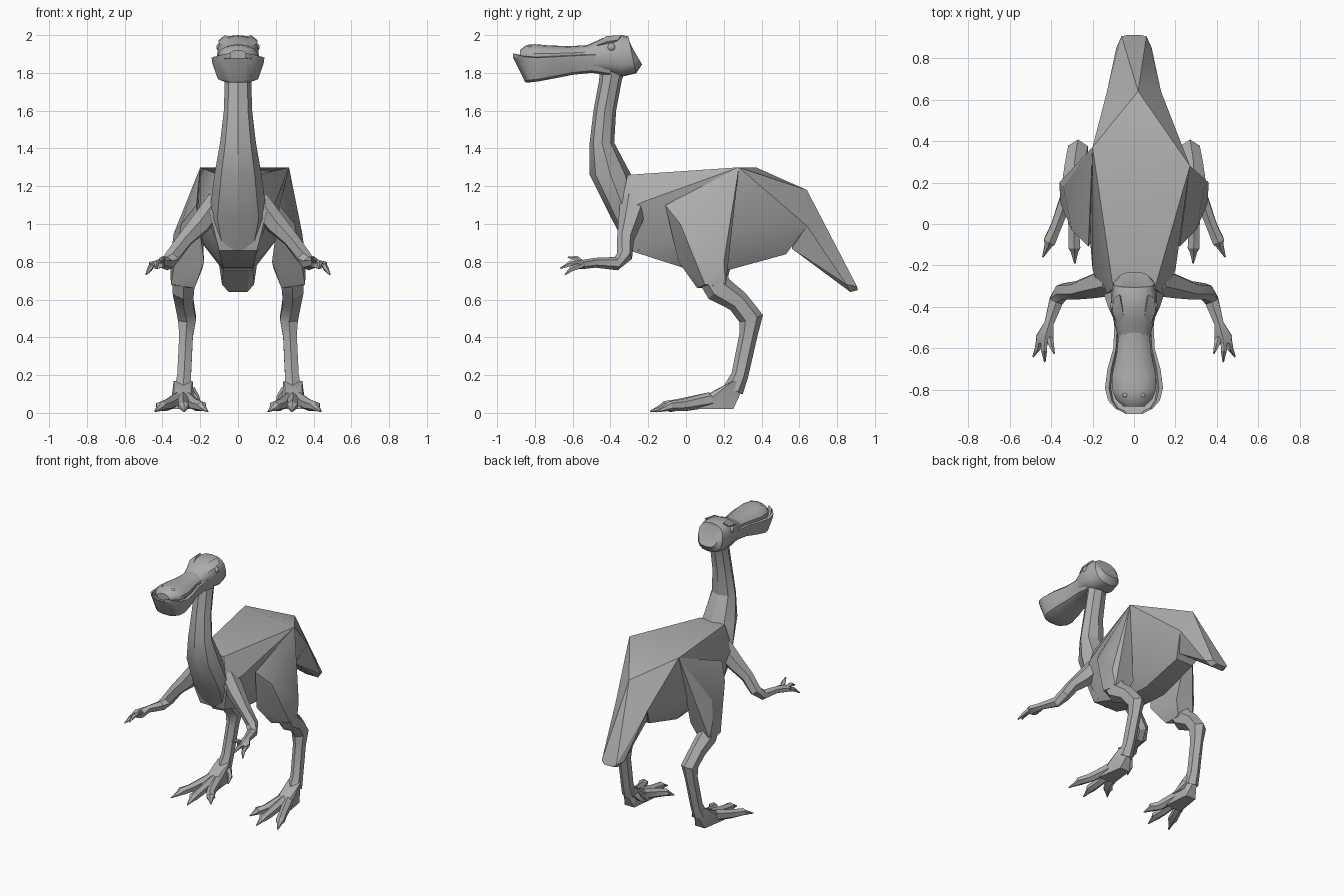
import bpy, bmesh, math
from mathutils import Vector

hide = bpy.data.materials.new("grey_hide")
hide.diffuse_color = (0.42, 0.42, 0.42, 1)


def finish(bm, name, mirror=False, angle=28):
    """Turn a bmesh into a shaded object, optionally mirrored across x."""
    bmesh.ops.recalc_face_normals(bm, faces=bm.faces)
    me = bpy.data.meshes.new(name)
    bm.to_mesh(me)
    bm.free()
    me.materials.append(hide)
    ob = bpy.data.objects.new(name, me)
    bpy.context.collection.objects.link(ob)
    bpy.ops.object.select_all(action='DESELECT')
    ob.select_set(True)
    bpy.context.view_layer.objects.active = ob
    bpy.ops.object.shade_smooth_by_angle(angle=math.radians(angle))
    if mirror:
        m = ob.modifiers.new("mirror", 'MIRROR')
        m.use_mirror_merge = False
    return ob


def tube(bm, path, n=6, flat=False, square=1.0):
    """Loft through (x, y, z, half width, half depth); flat keeps rings level."""
    pts = [Vector(p[:3]) for p in path]
    rings = []
    for i, p in enumerate(path):
        t = (pts[min(i + 1, len(pts) - 1)] - pts[max(i - 1, 0)]).normalized()
        if flat:
            t = Vector((0, 0, -1))
        side = Vector((1, 0, 0))
        side = (side - t * t.dot(side)).normalized()
        up = t.cross(side)
        ring = []
        for k in range(n):
            a = 2 * math.pi * k / n + math.pi / 2
            c, s = math.cos(a), math.sin(a)
            c = math.copysign(abs(c) ** square, c)
            s = math.copysign(abs(s) ** square, s)
            ring.append(bm.verts.new(pts[i] + side * c * p[3] + up * s * p[4]))
        rings.append(ring)
    skin(bm, rings)


def skin(bm, rings):
    n = len(rings[0])
    for a, b in zip(rings, rings[1:]):
        for k in range(n):
            bm.faces.new((a[k], a[(k + 1) % n], b[(k + 1) % n], b[k]))
    bm.faces.new(rings[0])
    bm.faces.new(rings[-1])


def hull(bm, pts):
    """Faceted convex block around a few corner points."""
    vs = [bm.verts.new(p) for p in pts]
    r = bmesh.ops.convex_hull(bm, input=vs)
    junk = {v for v in r["geom_interior"] + r["geom_unused"]
            if isinstance(v, bmesh.types.BMVert)}
    bmesh.ops.delete(bm, geom=list(junk), context='VERTS')


def both(pts):
    return [(s * x, y, z) for x, y, z in pts for s in (1, -1)]


# Torso: faceted block with an uneven pair of hip peaks
HIP_R, HIP_L, RUMP = (0.27, 0.28, 1.3), (-0.2, 0.37, 1.3), (0.02, 0.64, 1.18)
bm = bmesh.new()
hull(bm, [HIP_R, HIP_L, RUMP] + both([
    (0.10, -0.31, 1.26), (0.15, -0.35, 1.06), (0.10, -0.30, 0.86),
    (0.08, -0.02, 0.77), (0.08, 0.22, 0.755), (0.07, 0.53, 0.84),
    (0.20, -0.22, 1.12), (0.23, 0.15, 0.95), (0.13, 0.64, 0.99)]))
finish(bm, "torso")

# Tail: short tapering wedge
bm = bmesh.new()
hull(bm, [RUMP] + both([
    (0.13, 0.64, 0.99), (0.07, 0.56, 0.87), (0.06, 0.905, 0.67),
    (0.035, 0.91, 0.65), (0.05, 0.87, 0.64), (0.085, 0.85, 0.68)]))
finish(bm, "tail")

# Neck and breast
bm = bmesh.new()
tube(bm, [(0, -0.385, 1.84, 0.07, 0.07), (0, -0.40, 1.76, 0.07, 0.06),
          (0, -0.43, 1.60, 0.075, 0.06), (0, -0.445, 1.43, 0.095, 0.065),
          (0, -0.40, 1.26, 0.125, 0.11), (0, -0.31, 1.03, 0.155, 0.085),
          (0, -0.25, 0.86, 0.11, 0.055)], n=8, flat=True)
finish(bm, "neck")

# Thighs: each one hangs from its hip peak
for name, s, top in (("right_thigh", 1, HIP_R), ("left_thigh", -1, HIP_L)):
    bm = bmesh.new()
    hull(bm, [top] + [(s * x, y, z) for x, y, z in (
        (0.22, -0.11, 1.1), (0.30, -0.03, 1.0), (0.34, 0.18, 0.95),
        (0.36, 0.20, 0.80), (0.355, 0.10, 0.68), (0.23, 0.06, 0.66),
        (0.18, -0.04, 0.80), (0.19, 0.22, 0.76), (0.23, 0.19, 0.66),
        (0.34, 0.21, 0.67))])
    finish(bm, name)

# Lower legs
bm = bmesh.new()
tube(bm, [(0.285, 0.12, 0.76, 0.07, 0.08), (0.29, 0.175, 0.655, 0.065, 0.075),
          (0.285, 0.275, 0.59, 0.055, 0.06), (0.27, 0.345, 0.50, 0.055, 0.065),
          (0.275, 0.33, 0.41, 0.042, 0.048), (0.285, 0.285, 0.20, 0.042, 0.045),
          (0.29, 0.25, 0.12, 0.05, 0.055)], n=6)
finish(bm, "lower_leg", mirror=True)

# Feet: sole block, three clawed toes and a small spur
bm = bmesh.new()
hull(bm, [(x, y, z) for x, y, z in (
    (0.24, 0.25, 0.17), (0.34, 0.25, 0.17), (0.29, 0.32, 0.17),
    (0.25, 0.25, 0.02), (0.33, 0.25, 0.02), (0.25, 0.17, 0.13),
    (0.33, 0.17, 0.13), (0.23, 0.06, 0.02), (0.36, 0.06, 0.02),
    (0.25, 0.07, 0.07), (0.34, 0.07, 0.07))])
for kx, ky, tx, ty in ((0.225, 0.0, 0.16, -0.09), (0.29, -0.04, 0.285, -0.19),
                       (0.375, -0.01, 0.44, -0.16)):
    tube(bm, [(0.29 + (kx - 0.29) * 0.4, 0.13, 0.07, 0.035, 0.04),
              (kx, ky, 0.042, 0.03, 0.032),
              (kx + (tx - kx) * 0.5, ky + (ty - ky) * 0.5, 0.036, 0.033, 0.026),
              (kx + (tx - kx) * 0.6, ky + (ty - ky) * 0.62, 0.026, 0.02, 0.018),
              (tx, ty, 0.007, 0.004, 0.004)], n=6)
tube(bm, [(0.25, 0.24, 0.12, 0.025, 0.03), (0.22, 0.22, 0.08, 0.018, 0.02),
          (0.20, 0.17, 0.05, 0.004, 0.004)], n=5)
finish(bm, "foot", mirror=True)

# Arms with three-fingered hands
bm = bmesh.new()
tube(bm, [(0.11, -0.27, 1.12, 0.06, 0.08), (0.20, -0.30, 1.0, 0.06, 0.06),
          (0.28, -0.32, 0.92, 0.045, 0.045), (0.345, -0.325, 0.83, 0.042, 0.042),
          (0.375, -0.37, 0.79, 0.038, 0.036), (0.41, -0.48, 0.795, 0.026, 0.026),
          (0.43, -0.55, 0.785, 0.05, 0.024), (0.432, -0.575, 0.78, 0.04, 0.018)], n=6)
for kx, ky, kz, tx, ty, tz in ((0.40, -0.58, 0.815, 0.385, -0.625, 0.825),
                               (0.433, -0.61, 0.79, 0.43, -0.665, 0.765),
                               (0.465, -0.60, 0.765, 0.487, -0.64, 0.732)):
    tube(bm, [(0.43 + (kx - 0.43) * 0.7, -0.54, 0.785, 0.016, 0.016),
              (kx, ky, kz, 0.015, 0.016), (tx, ty, tz, 0.004, 0.004)], n=5)
finish(bm, "arm", mirror=True)

# Skull
bm = bmesh.new()
tube(bm, [(0, -0.268, 1.905, 0.075, 0.07), (0, -0.285, 1.895, 0.10, 0.10),
          (0, -0.34, 1.89, 0.11, 0.11), (0, -0.41, 1.895, 0.11, 0.10),
          (0, -0.46, 1.885, 0.10, 0.085), (0, -0.54, 1.87, 0.08, 0.065)],
     n=16, square=0.75)
finish(bm, "skull", angle=35)

# Upper bill: long spoon, widest near the tip
bm = bmesh.new()
tube(bm, [(0, -0.42, 1.91, 0.08, 0.05), (0, -0.52, 1.90, 0.075, 0.047),
          (0, -0.62, 1.895, 0.085, 0.046), (0, -0.73, 1.89, 0.108, 0.056),
          (0, -0.80, 1.89, 0.108, 0.062), (0, -0.845, 1.89, 0.09, 0.058),
          (0, -0.88, 1.89, 0.05, 0.03)], n=14)
finish(bm, "upper_bill", angle=35)

# Lower bill: flared trough with a raised lip around a sunken floor
bm = bmesh.new()
rings = []
for y, w, zt, zb, slant in ((-0.40, 0.10, 1.90, 1.785, 0), (-0.50, 0.095, 1.895, 1.80, 0),
                            (-0.60, 0.10, 1.89, 1.79, 0), (-0.70, 0.128, 1.885, 1.77, 0),
                            (-0.79, 0.14, 1.88, 1.755, 0.01), (-0.85, 0.125, 1.885, 1.75, 0.025),
                            (-0.89, 0.09, 1.895, 1.75, 0.045), (-0.91, 0.045, 1.90, 1.752, 0.058)):
    half = [(w * 0.5, zb, 1), (w * 0.76, zb + 0.012, 0.9), (w * 0.97, zt - 0.03, 0.2),
            (w, zt, 0), (w * 0.86, zt + 0.004, -0.1), (w * 0.8, zt - 0.02, -0.1)]
    prof = half + [(-x, z, k) for x, z, k in reversed(half)]
    rings.append([bm.verts.new((x, y + slant * k, z)) for x, z, k in prof])
skin(bm, rings)
finish(bm, "lower_bill", angle=35)

# Brow ridges
bm = bmesh.new()
hull(bm, [(0.045, -0.48, 1.955), (0.085, -0.475, 1.945), (0.105, -0.42, 1.965),
          (0.10, -0.36, 1.975), (0.07, -0.34, 2.0), (0.055, -0.42, 1.995),
          (0.09, -0.40, 1.95), (0.05, -0.36, 1.96)])
finish(bm, "brow", mirror=True)

# Eyes and nostrils
for name, loc, r in (("eye", (0.092, -0.395, 1.935), 0.024),
                     ("nostril", (0.042, -0.825, 1.935), 0.014)):
    bm = bmesh.new()
    bmesh.ops.create_uvsphere(bm, u_segments=10, v_segments=6, radius=r)
    bmesh.ops.translate(bm, verts=bm.verts, vec=loc)
    finish(bm, name, mirror=True, angle=60)
